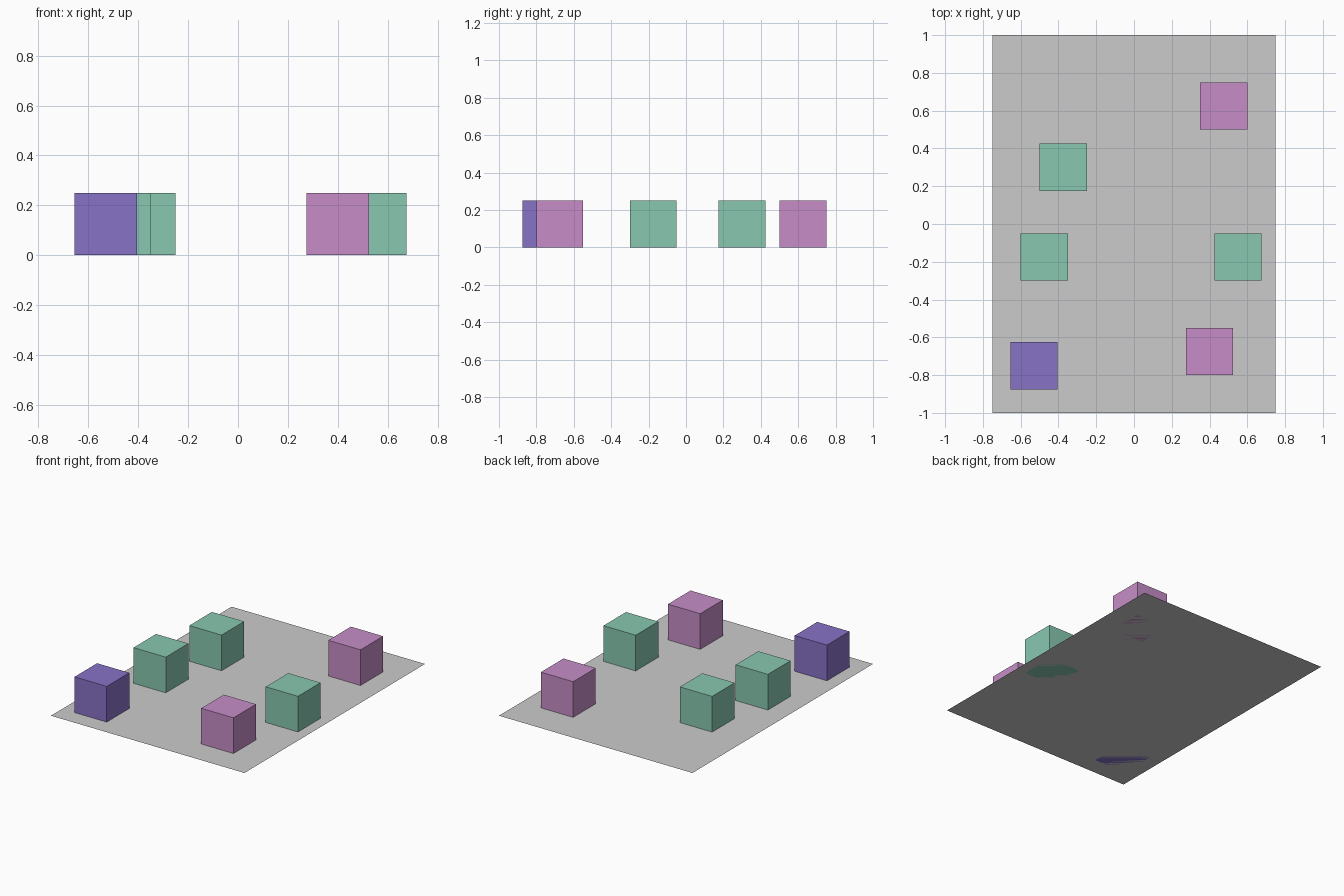
import bpy

if "Cube" in bpy.data.objects:
    bpy.data.objects.remove(bpy.data.objects["Cube"])


def material(name, color):
    mat = bpy.data.materials.new(name)
    mat.diffuse_color = (*color, 1.0)
    mat.use_nodes = True
    mat.node_tree.nodes["Principled BSDF"].inputs["Base Color"].default_value = mat.diffuse_color
    return mat


SIZE = 0.25
green = material("green", (0.25, 0.58, 0.44))
pink = material("pink", (0.57, 0.27, 0.57))
purple = material("purple", (0.25, 0.17, 0.57))

# Flat floor sheet
bpy.ops.mesh.primitive_plane_add(size=1)
floor = bpy.context.object
floor.name = "floor"
floor.scale = (1.5, 2.0, 1.0)
bpy.ops.object.transform_apply(location=False, rotation=False, scale=True)

# Cubes standing on the floor: name, centre x, centre y, material
cubes = [
    ("back_right_cube", 0.475, 0.625, pink),
    ("front_right_cube", 0.40, -0.675, pink),
    ("middle_right_cube", 0.55, -0.175, green),
    ("middle_left_cube", -0.475, -0.175, green),
    ("back_left_cube", -0.375, 0.30, green),
    ("front_left_cube", -0.53, -0.75, purple),
]
for name, x, y, mat in cubes:
    bpy.ops.mesh.primitive_cube_add(size=SIZE, location=(x, y, SIZE / 2))
    cube = bpy.context.object
    cube.name = name
    cube.data.materials.append(mat)
